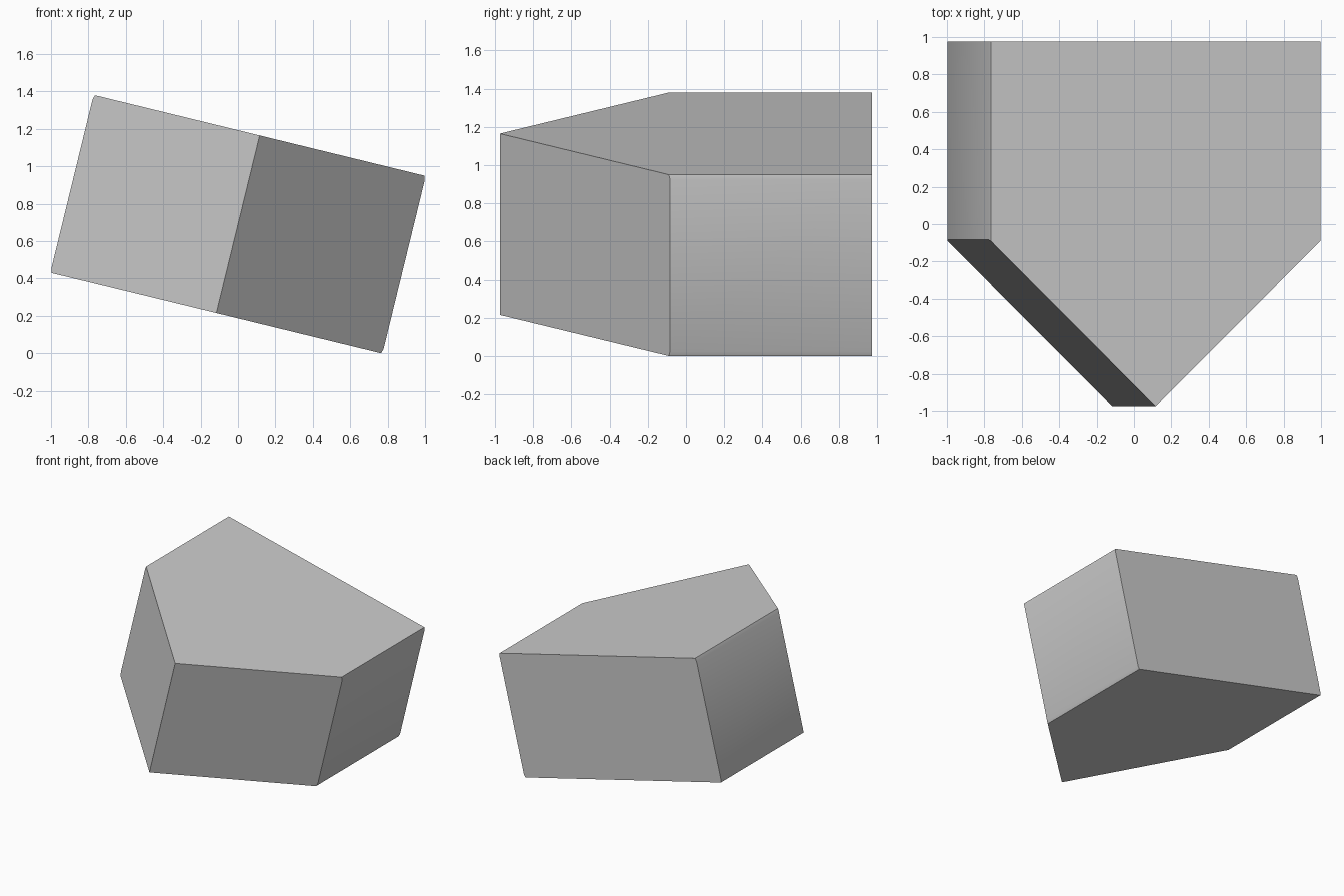
import bpy, bmesh, math
from mathutils import Matrix

if "Cube" in bpy.data.objects:
    bpy.data.objects.remove(bpy.data.objects["Cube"])

TILT = math.radians(13.7)
HALF_H = 0.489      # half the slab thickness
HALF_W = 0.907      # half the width at the top and bottom rims
BACK, APEX = 0.975, -0.975
SLOPE = 0.885 / 0.907

def outline(bulge):
    """Five-sided plate outline; the bulge keeps the slanted front faces flat."""
    w = HALF_W + bulge
    side_y = APEX + SLOPE * w
    return [(0, APEX), (w, side_y), (w, BACK), (-w, BACK), (-w, side_y)]

# Plate: stacked outlines with slightly swollen left and right sides
bm = bmesh.new()
levels = [(-HALF_H, 0), (-HALF_H + 0.026, 0.007),
          (HALF_H - 0.026, 0.007), (HALF_H, 0)]
rings = [[bm.verts.new((x, y, z)) for x, y in outline(b)] for z, b in levels]
for lower, upper in zip(rings, rings[1:]):
    for i in range(5):
        j = (i + 1) % 5
        bm.faces.new((lower[i], lower[j], upper[j], upper[i]))
bm.faces.new(rings[0][::-1])
bm.faces.new(rings[-1])
bmesh.ops.recalc_face_normals(bm, faces=bm.faces)

# Tilt it and stand the lowest point on the floor
bmesh.ops.transform(bm, matrix=Matrix.Rotation(TILT, 4, 'Y'), verts=bm.verts)
low = min(v.co.z for v in bm.verts)
bmesh.ops.translate(bm, vec=(0, 0, -low), verts=bm.verts)

mesh = bpy.data.meshes.new("five_sided_plate")
bm.to_mesh(mesh)
bm.free()
plate = bpy.data.objects.new("five_sided_plate", mesh)
bpy.context.collection.objects.link(plate)
bpy.context.view_layer.objects.active = plate
plate.select_set(True)
bpy.ops.object.shade_smooth_by_angle(angle=math.radians(30))
